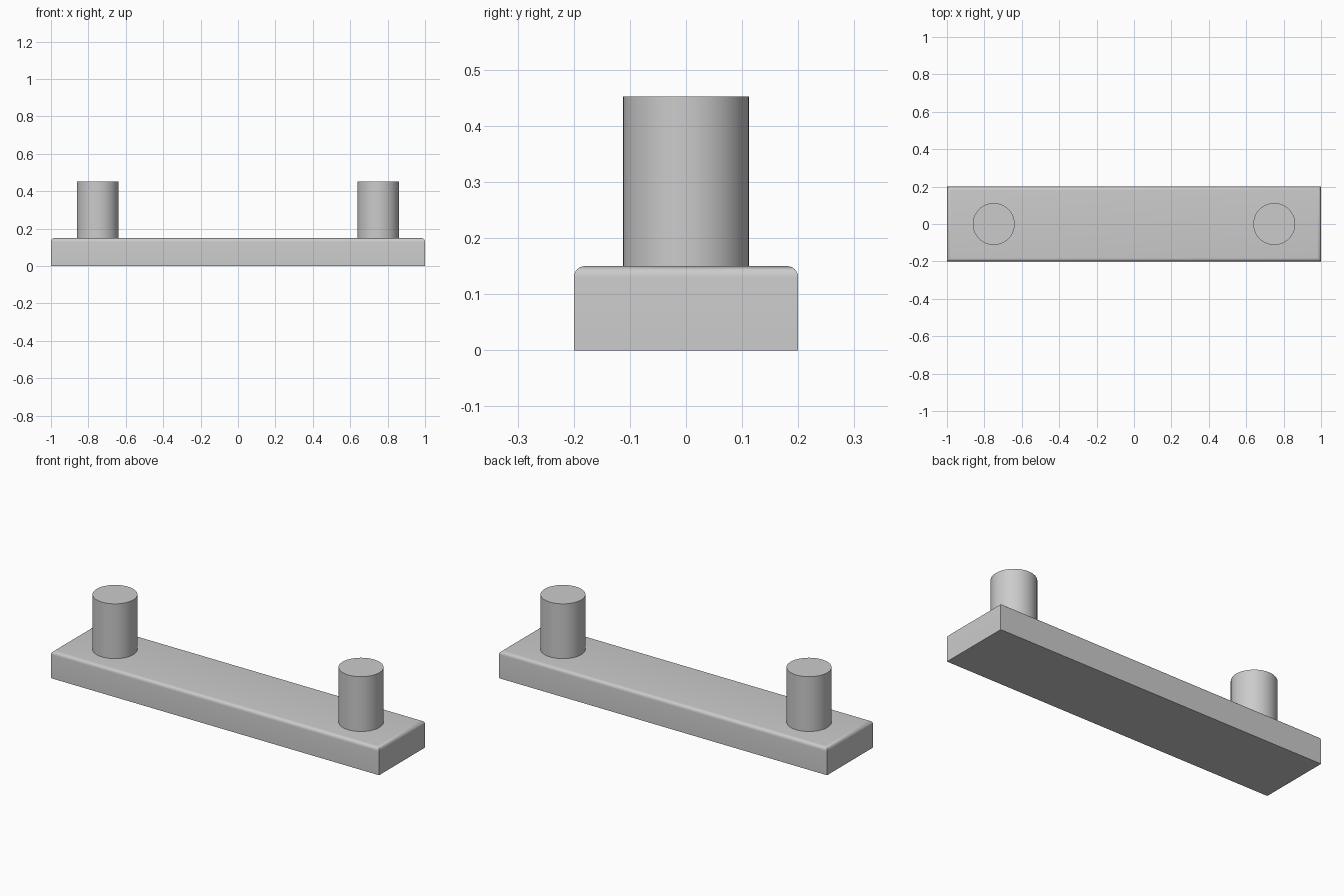
import bpy
import bmesh
import math

default = bpy.data.objects.get("Cube")
if default:
    bpy.data.objects.remove(default, do_unlink=True)

# Single grey material
grey = bpy.data.materials.new("light_grey")
grey.use_nodes = True
colour = (0.6, 0.6, 0.6, 1)
grey.diffuse_color = colour
grey.node_tree.nodes["Principled BSDF"].inputs["Base Color"].default_value = colour

LENGTH, WIDTH, THICK = 2.0, 0.4, 0.15
PEG_X, PEG_RADIUS, PEG_TOP = 0.75, 0.112, 0.452


def finish(obj, name):
    obj.name = obj.data.name = name
    obj.data.materials.append(grey)
    bpy.ops.object.shade_smooth_by_angle(angle=math.radians(35))


# Base bar with rounded upper rim
bpy.ops.mesh.primitive_cube_add(size=1, location=(0, 0, THICK / 2))
bar = bpy.context.object
bar.scale = (LENGTH, WIDTH, THICK)
bpy.ops.object.transform_apply(location=False, rotation=False, scale=True)
bm = bmesh.new()
bm.from_mesh(bar.data)
rim = [e for e in bm.edges if all(v.co.z > 0 for v in e.verts)]
bmesh.ops.bevel(bm, geom=rim, offset=0.02, segments=6, profile=0.5, affect='EDGES')
bm.to_mesh(bar.data)
bm.free()
finish(bar, "base_bar")

# Upright round pegs near both ends
for name, side in (("left_peg", 1), ("right_peg", -1)):
    bpy.ops.mesh.primitive_cylinder_add(
        vertices=64, radius=PEG_RADIUS, depth=PEG_TOP - THICK,
        location=(side * PEG_X, 0, (PEG_TOP + THICK) / 2))
    finish(bpy.context.object, name)
